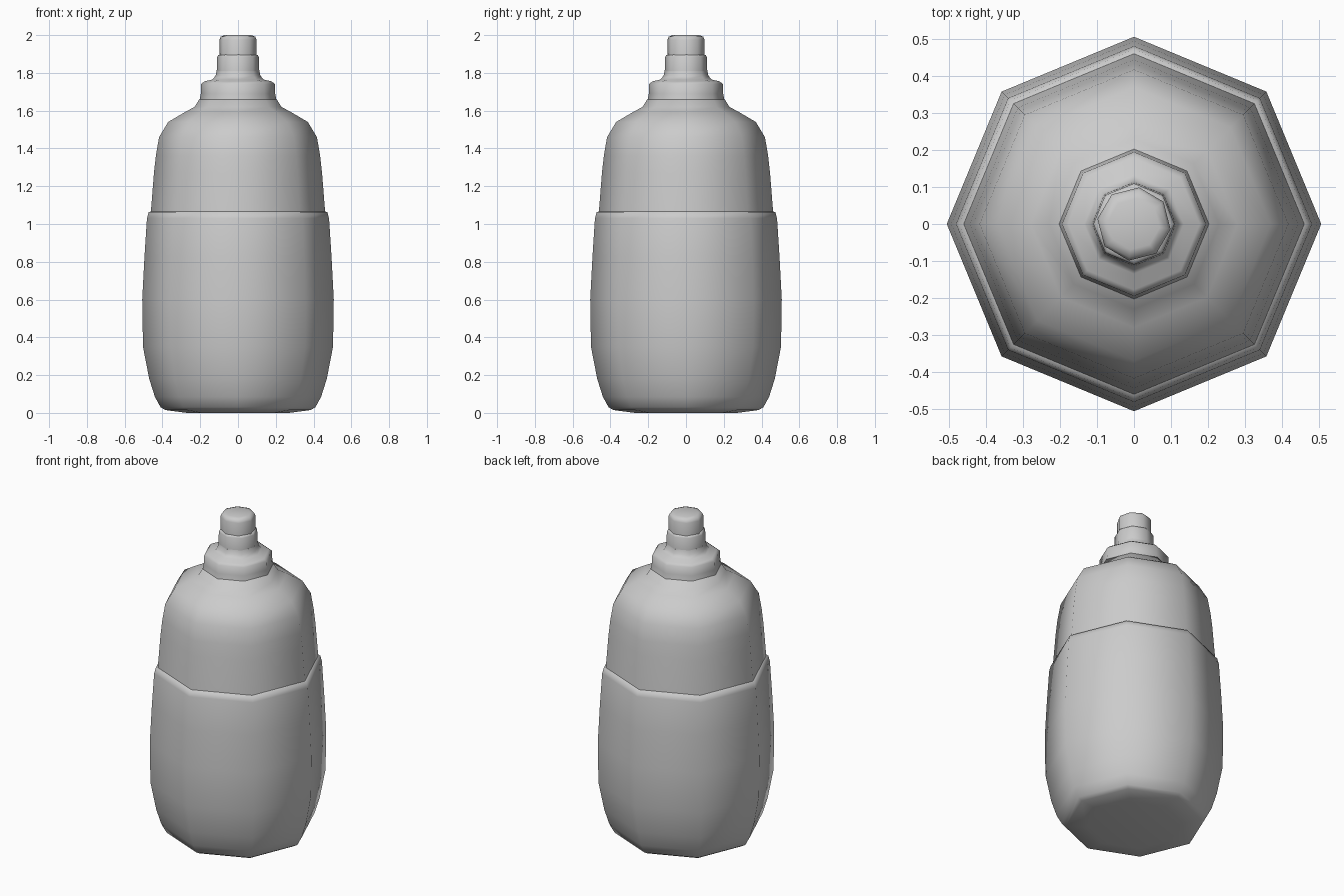
import bpy, bmesh, math

if "Cube" in bpy.data.objects:
    bpy.data.objects.remove(bpy.data.objects["Cube"])


def lathe(name, profile, turn=0.0, cap_top=True, cap_bottom=True):
    """Revolve (radius, z) points into an eight-sided smooth shell."""
    bm = bmesh.new()
    rings = []
    for r, z in profile:
        rings.append([bm.verts.new((r * math.cos(turn + i * math.pi / 4),
                                    r * math.sin(turn + i * math.pi / 4), z))
                      for i in range(8)])
    for a, b in zip(rings, rings[1:]):
        for i in range(8):
            j = (i + 1) % 8
            bm.faces.new((a[i], a[j], b[j], b[i]))
    if cap_bottom:
        bm.faces.new(rings[0][::-1])
    if cap_top:
        bm.faces.new(rings[-1])
    mesh = bpy.data.meshes.new(name)
    bm.to_mesh(mesh)
    bm.free()
    obj = bpy.data.objects.new(name, mesh)
    bpy.context.collection.objects.link(obj)
    bpy.ops.object.select_all(action='DESELECT')
    obj.select_set(True)
    bpy.context.view_layer.objects.active = obj
    bpy.ops.object.shade_smooth_by_angle(angle=math.radians(75))
    return obj


# Lower sleeve, with a rounded lip folding in to the bottle
lathe("lower_sleeve", [(0.27, 0.0), (0.385, 0.015), (0.41, 0.03), (0.44, 0.085),
                       (0.47, 0.18), (0.503, 0.35), (0.507, 0.6), (0.495, 0.83),
                       (0.482, 1.03), (0.473, 1.063), (0.452, 1.068)], cap_top=False)

# Upper bottle and rounded shoulder
lathe("upper_bottle", [(0.462, 1.055), (0.445, 1.27), (0.435, 1.36), (0.418, 1.46),
                       (0.37, 1.54), (0.28, 1.593), (0.23, 1.62), (0.205, 1.66)],
      cap_bottom=False)

# Stepped collar at the neck
lathe("collar", [(0.205, 1.65), (0.197, 1.69), (0.195, 1.742), (0.178, 1.755),
                 (0.135, 1.765), (0.119, 1.785), (0.113, 1.81)], cap_bottom=False)

# Neck tube
lathe("neck", [(0.113, 1.80), (0.11, 1.885), (0.104, 1.895), (0.09, 1.897)],
      cap_bottom=False)

# Nozzle cap, turned slightly
lathe("nozzle", [(0.1, 1.88), (0.1, 1.975), (0.092, 1.992), (0.07, 2.0)],
      turn=math.radians(-8), cap_bottom=False)
